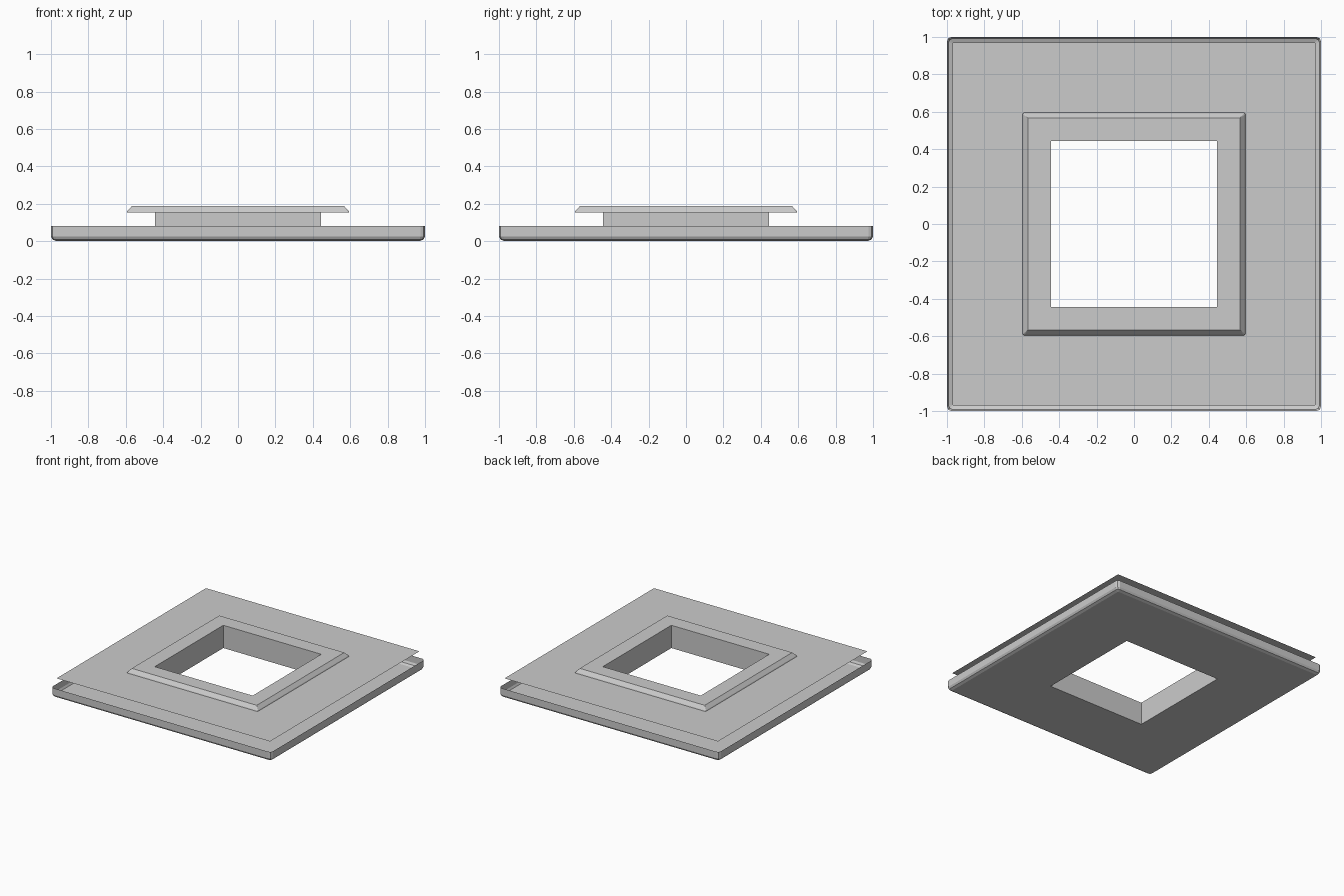
import bpy, bmesh, math

if "Cube" in bpy.data.objects:
    bpy.data.objects.remove(bpy.data.objects["Cube"])

grey = bpy.data.materials.new("light_grey")
grey.diffuse_color = (0.6, 0.6, 0.6, 1)
grey.use_nodes = True
grey.node_tree.nodes["Principled BSDF"].inputs["Base Color"].default_value = grey.diffuse_color


def ring(bm, half, corner, z, segs=2):
    """Square ring of vertices with rounded corners."""
    verts = []
    c = half - corner
    for q, (sx, sy) in enumerate([(1, 1), (-1, 1), (-1, -1), (1, -1)]):
        for i in range(segs + 1):
            a = math.pi / 2 * (q + i / segs)
            verts.append(bm.verts.new((sx * c + corner * math.cos(a),
                                       sy * c + corner * math.sin(a), z)))
    return verts


def loft(name, profile):
    """Sheet surface through a list of (half width, corner radius, z)."""
    bm = bmesh.new()
    rings = [ring(bm, *p) for p in profile]
    for r0, r1 in zip(rings, rings[1:]):
        n = len(r0)
        for i in range(n):
            j = (i + 1) % n
            bm.faces.new((r0[i], r0[j], r1[j], r1[i]))
    bmesh.ops.remove_doubles(bm, verts=bm.verts, dist=1e-5)
    me = bpy.data.meshes.new(name)
    bm.to_mesh(me)
    bm.free()
    me.materials.append(grey)
    ob = bpy.data.objects.new(name, me)
    bpy.context.collection.objects.link(ob)
    return ob


HOLE = 0.445

# open tray with a rounded lower edge (outward winding: top to bottom)
loft("base_tray", [(HOLE, 0, 0), (0.97, 0.005, 0), (0.991, 0.02, 0.009),
                   (1.0, 0.025, 0.025), (1.0, 0.025, 0.08)])

# thin sheet floating above the tray
loft("top_sheet", [(0.97, 0.005, 0.151), (HOLE, 0, 0.151)])

# raised collar with sloping outer edge
loft("collar_rim", [(0.595, 0.008, 0.153), (0.592, 0.008, 0.16),
                    (0.568, 0, 0.187), (HOLE, 0, 0.187)])

# square shaft through the whole model, facing the opening
loft("inner_shaft", [(HOLE, 0, 0.187), (HOLE, 0, 0)])
